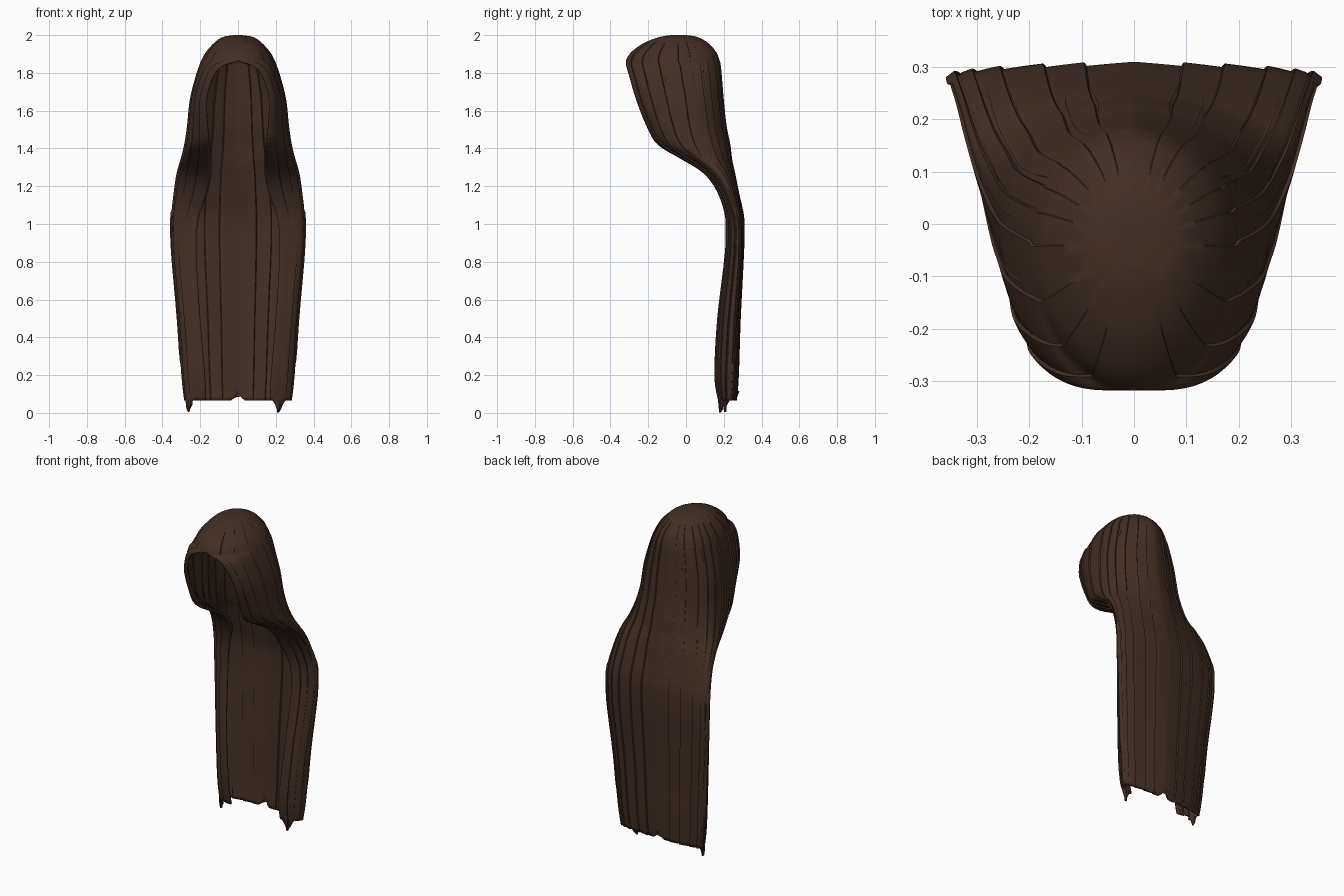
import bpy, bmesh, math, random
from mathutils import Vector

cube = bpy.data.objects.get("Cube")
if cube:
    bpy.data.objects.remove(cube)
random.seed(4)

brown = bpy.data.materials.new("dark brown hair")
brown.use_nodes = True
colour = (0.055, 0.028, 0.018, 1)
brown.diffuse_color = colour
brown.node_tree.nodes["Principled BSDF"].inputs["Base Color"].default_value = colour

# Section profile: height, half width, y of widest point, back y,
# half width of the face opening, front y
ROWS = [
    (2.0, .02, -.04, 0, 0, -.08),
    (1.99, .08, -.04, .06, 0, -.14),
    (1.96, .125, -.04, .115, 0, -.22),
    (1.91, .17, -.04, .16, 0, -.29),
    (1.865, .195, -.04, .178, 0, -.318),
    (1.84, .205, -.03, .184, .075, -.317),
    (1.78, .225, -.02, .19, .13, -.3),
    (1.66, .255, 0, .2, .165, -.265),
    (1.52, .27, .02, .215, .16, -.21),
    (1.42, .285, .05, .235, .15, -.15),
    (1.34, .305, .1, .245, .14, -.02),
    (1.27, .325, .17, .26, .14, .09),
    (1.17, .34, .23, .28, .16, .165),
    (1.02, .355, .28, .31, .21, .21),
    (.84, .35, .285, .307, .22, .205),
    (.5, .32, .26, .29, .2, .165),
    (.2, .3, .245, .28, .175, .15),
    (.065, .285, .235, .27, .17, .17),
]
LAST = len(ROWS) - 1


def section(s):
    """Smoothly interpolated profile row at position s."""
    i = min(int(s), LAST - 1)
    f = s - i
    a, b, c, d = (ROWS[max(0, min(LAST, i + k))] for k in (-1, 0, 1, 2))
    out = []
    for p, q, r, t in zip(a, b, c, d):
        m, n = (r - p) / 2, (t - q) / 2
        v = q + f * (m + f * (3 * (r - q) - 2 * m - n + f * (2 * (q - r) + m + n)))
        out.append(max(min(q, r), min(max(q, r), v)))
    return out


def surface(u, s):
    """Point on the hair: u runs from one front edge over the back to the other."""
    z, w, y, back, gap, front = section(s)
    a = abs(u) * math.pi
    if abs(u) <= 0.5:
        x, depth = w * math.sin(a), back - y
    else:
        x, depth = gap + (w - gap) * math.sin(a), y - front
    return Vector((math.copysign(x, u), y + depth * math.cos(a), z))


def raised(u, s, h):
    """Surface point pushed outward by h."""
    e = 0.01
    p = surface(u, s)
    along = surface(min(u + e, 1), s) - surface(max(u - e, -1), s)
    down = surface(u, min(s + e, LAST)) - surface(u, max(s - e, 0))
    return p + along.cross(down).normalized() * -h


def finish(name, bm, thickness):
    bmesh.ops.recalc_face_normals(bm, faces=bm.faces)
    # face outward at the back
    ref = max(bm.faces, key=lambda f: f.calc_center_median().y)
    if ref.normal.y < 0:
        bmesh.ops.reverse_faces(bm, faces=bm.faces)
    me = bpy.data.meshes.new(name)
    bm.to_mesh(me)
    bm.free()
    me.materials.append(brown)
    ob = bpy.data.objects.new(name, me)
    bpy.context.collection.objects.link(ob)
    if thickness:
        mod = ob.modifiers.new("thickness", "SOLIDIFY")
        mod.thickness, mod.offset = thickness, -1
    bpy.ops.object.select_all(action="DESELECT")
    bpy.context.view_layer.objects.active = ob
    ob.select_set(True)
    bpy.ops.object.shade_smooth_by_angle(angle=math.radians(40))
    return ob


# Columns: overlapping locks, each rising gently and ending in a small step
STEP = 0.007
edges = [0]
while edges[-1] < 0.9:
    edges.append(edges[-1] + random.uniform(0.07, 0.13))
edges[-1] = 1
half = []
for a, b in zip(edges, edges[1:]):
    for k in range(5):
        f = k / 4
        half.append((a + (b - a - 0.004) * f + 0.002, STEP * f if b < 1 else 0))
half[-1] = (1, 0)
columns = [(-u, h) for u, h in reversed(half)] + [(0, 0)] + half


def ragged(u):
    """Height change of the bottom edge: a back notch and two hanging tips."""
    notch = 0.05 * max(0, 1 - abs(u) / 0.03)
    tips = sum(0.065 * max(0, 1 - abs(u - c) / 0.1) for c in (-0.68, 0.86))
    return notch - tips


# Main hair shell
bm = bmesh.new()
grid = []
steps = LAST * 4
for j in range(steps + 1):
    s = j / 4
    fade = min(1, max(0, (s - 1) / 4))
    line = []
    for u, h in columns:
        p = raised(u, s, h * fade) if fade else surface(u, s)
        if j == steps:
            p.z += ragged(u)
        line.append(bm.verts.new(p))
    grid.append(line)
for r, q in zip(grid, grid[1:]):
    for i in range(len(columns) - 1):
        bm.faces.new((r[i], r[i + 1], q[i + 1], q[i]))
crown = bm.verts.new((0, -0.04, 1.995))
for i in range(len(columns) - 1):
    bm.faces.new((crown, grid[0][i + 1], grid[0][i]))
bmesh.ops.remove_doubles(bm, verts=bm.verts, dist=0.0004)
finish("hair_shell", bm, 0.012)


# Loose locks lying over the sides and back
def lock(name, u0, u1, s0, s1):
    bm = bmesh.new()
    rows = []
    for j in range(25):
        t = j / 24
        mid, wide = (u0 + (u1 - u0) * t), 0.035 * math.sin(math.pi * (0.08 + 0.88 * t))
        s = s0 + (s1 - s0) * t
        rows.append([bm.verts.new(raised(mid + wide * k, s, 0.010 - 0.006 * abs(k)))
                     for k in (-1, -0.4, 0.4, 1)])
    for r, q in zip(rows, rows[1:]):
        for i in range(3):
            bm.faces.new((r[i], r[i + 1], q[i + 1], q[i]))
    finish(name, bm, 0)


for side, label in ((1, "left"), (-1, "right")):
    for n, (u0, u1, s0, s1) in enumerate([
            (.12, .1, 6, 13), (.3, .27, 5, 15), (.45, .4, 6, 14),
            (.6, .52, 6, 13), (.75, .64, 6, 12), (.55, .6, 12, 16.8)]):
        lock(f"{label}_lock_{n + 1}", side * u0, side * u1, s0, s1)
